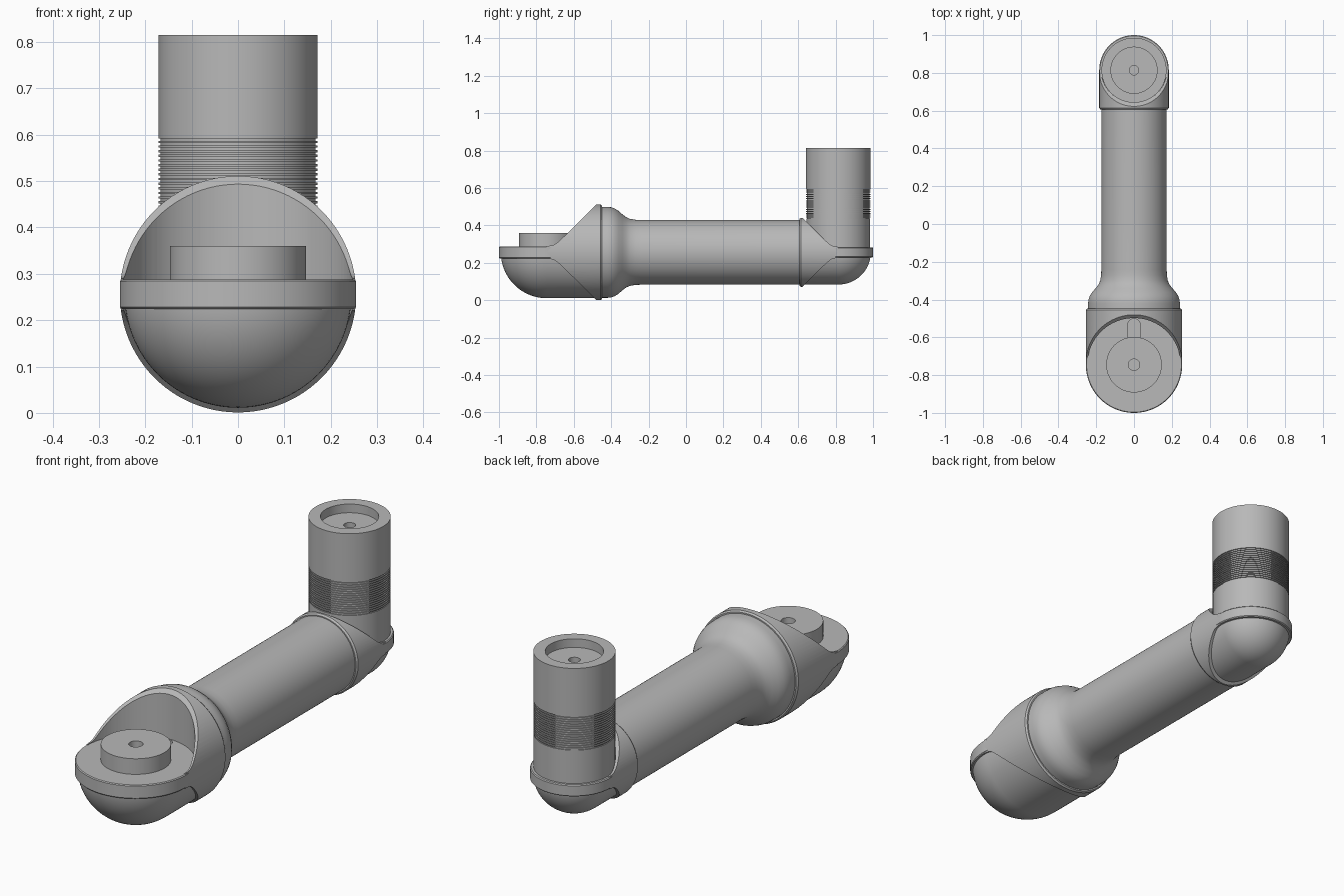
import bpy, bmesh, math
from mathutils import Matrix, Vector

cube = bpy.data.objects.get("Cube")
if cube:
    bpy.data.objects.remove(cube, do_unlink=True)

ZC = 0.256      # height of the arm axis
parts = []

grey = bpy.data.materials.new("satin grey")
grey.use_nodes = True
grey.diffuse_color = (0.48, 0.48, 0.48, 1)
grey.node_tree.nodes["Principled BSDF"].inputs["Base Color"].default_value = (0.48, 0.48, 0.48, 1)


def finish(name, bm):
    bmesh.ops.recalc_face_normals(bm, faces=bm.faces)
    mesh = bpy.data.meshes.new(name)
    bm.to_mesh(mesh)
    bm.free()
    mesh.materials.append(grey)
    obj = bpy.data.objects.new(name, mesh)
    bpy.context.collection.objects.link(obj)
    parts.append(obj)
    return obj


def lathe(name, profile, axis="Z", centre=(0, 0, 0), lower_half=False, steps=96):
    """Revolve (radius, distance) pairs around an axis."""
    bm = bmesh.new()
    verts = [bm.verts.new((r, 0, t) if axis == "Z" else (r, t, 0)) for r, t in profile]
    edges = [bm.edges.new(pair) for pair in zip(verts, verts[1:])]
    direction = (0, 0, 1) if axis == "Z" else (0, 1, 0)
    bmesh.ops.spin(bm, geom=verts + edges, cent=(0, 0, 0), axis=direction,
                   angle=math.tau, steps=steps)
    bmesh.ops.remove_doubles(bm, verts=bm.verts, dist=1e-5)
    if lower_half:
        bmesh.ops.bisect_plane(bm, geom=bm.verts[:] + bm.edges[:] + bm.faces[:],
                               plane_co=(0, 0, 0), plane_no=(0, 0, 1), clear_outer=True)
    bmesh.ops.translate(bm, verts=bm.verts, vec=Vector(centre))
    return finish(name, bm)


def cylinder(name, radius, low, high, axis, centre, bevel=0.0):
    return lathe(name, [(0, low), (radius - bevel, low), (radius, low + bevel),
                        (radius, high - bevel), (radius - bevel, high), (0, high)]
                 if bevel else [(0, low), (radius, low), (radius, high), (0, high)],
                 axis, centre)


def prism(name, outline, width):
    """Extrude a (y, z) outline across x."""
    bm = bmesh.new()
    face = bm.faces.new([bm.verts.new((-width, y, z)) for y, z in outline])
    made = bmesh.ops.extrude_face_region(bm, geom=[face])["geom"]
    bmesh.ops.translate(bm, vec=(2 * width, 0, 0),
                        verts=[v for v in made if isinstance(v, bmesh.types.BMVert)])
    return finish(name, bm)


def cut(target, tool, operation="DIFFERENCE"):
    mod = target.modifiers.new("cut", "BOOLEAN")
    mod.operation, mod.object, mod.solver = operation, tool, "EXACT"
    bpy.context.view_layer.objects.active = target
    bpy.ops.object.modifier_apply(modifier=mod.name)
    parts.remove(tool)
    bpy.data.objects.remove(tool, do_unlink=True)


def joint(name, yc, s, outer, inner, half, reach):
    """Elbow: cut-away sleeve, round rim plate and bowl; s points toward the arm."""
    centre = (0, yc, ZC)
    # Sleeve around the arm axis, with a chamfered collar edge
    sleeve = lathe(name + "_sleeve", [(0, 0), (outer, 0), (outer, s * (reach - 0.008)),
                                      (outer - 0.006, s * reach), (0, s * reach)], "Y", centre)
    # Sloping edges that blend into the rim
    upper = []
    for i in range(41):
        d = -0.02 + i * (reach + 0.04) / 40
        slope = d - 0.01
        upper.append((d, (half + slope + math.hypot(half - slope, 0.02)) / 2))
    outline = upper + [(d, -h) for d, h in reversed(upper)]
    cut(sleeve, prism("slope_tool", [(yc + s * d, ZC + h) for d, h in outline], 0.4), "INTERSECT")
    cut(sleeve, cylinder("bore_tool", inner + 0.002, -0.5, 0.5, "Z", centre))
    # Rim plate
    plate = cylinder(name + "_rim_plate", outer, -half, half, "Z", centre, 0.004)
    # Bowl: quarter-round end running into a half cylinder
    arc = [(inner * math.sin(a), -s * inner * math.cos(a))
           for a in (i * math.pi / 48 for i in range(25))]
    lathe(name + "_bowl", arc + [(inner, s * (reach - 0.02))], "Y", centre, lower_half=True)
    return plate


FRONT_Y, REAR_Y = -0.745, 0.816
front_plate = joint("front", FRONT_Y, 1, 0.255, 0.245, 0.032, 0.297)
joint("rear", REAR_Y, -1, 0.184, 0.172, 0.027, 0.21)

# Cable groove behind the pedestal
cut(front_plate, prism("groove_tool", [(-0.62, 0.27), (-0.535, 0.27), (-0.535, 0.4), (-0.62, 0.4)], 0.033))
cut(front_plate, cylinder("groove_end_tool", 0.033, 0.27, 0.4, "Z", (0, -0.535, 0)))

# Pedestal with a centre hole
lathe("pedestal", [(0.147, 0.28), (0.147, 0.36), (0.03, 0.36), (0.03, 0.32), (0, 0.32)],
      "Z", (0, FRONT_Y, 0))

# Bell-ended arm tube
lathe("arm_tube", [(0.243, -0.46), (0.243, -0.42), (0.241, -0.4), (0.234, -0.38),
                   (0.221, -0.36), (0.203, -0.34), (0.188, -0.32), (0.179, -0.3),
                   (0.174, -0.27), (0.173, -0.24), (0.173, 0.63)], "Y", (0, 0, ZC))

# Upright tube with grip ribs and a recessed socket
post = [(0.171, ZC), (0.171, 0.437)]
for i in range(16):
    z = 0.437 + i * 0.01
    post += [(0.167, z), (0.167, z + 0.005), (0.172, z + 0.005), (0.172, z + 0.01)]
post += [(0.172, 0.815), (0.122, 0.815), (0.122, 0.775), (0.025, 0.775), (0.025, 0.75), (0, 0.75)]
lathe("upright_tube", post, "Z", (0, REAR_Y - 0.002, 0))

# Smooth shading with crisp edges
bpy.ops.object.select_all(action="DESELECT")
for obj in parts:
    obj.select_set(True)
bpy.context.view_layer.objects.active = parts[0]
bpy.ops.object.shade_smooth_by_angle(angle=math.radians(30))
